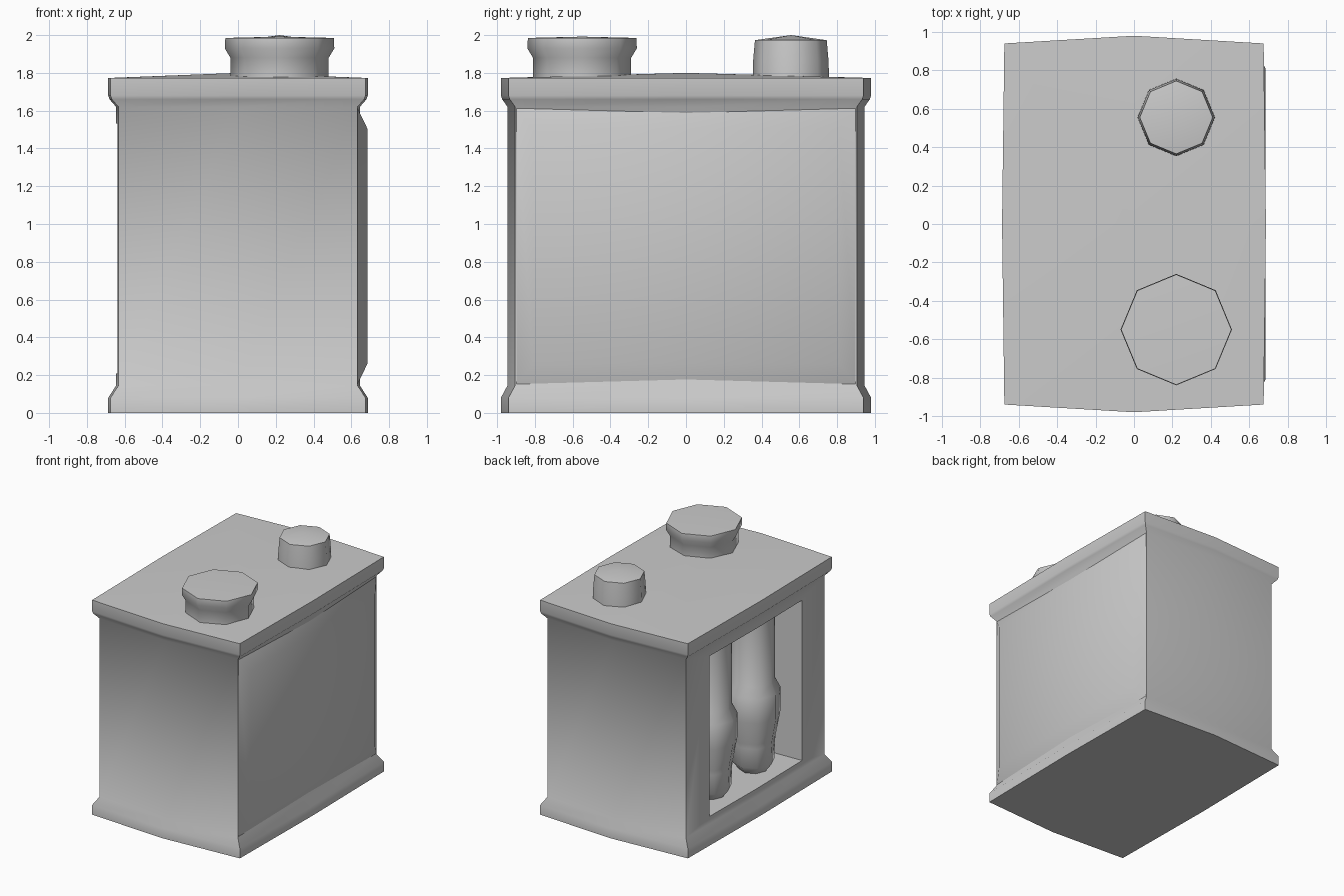
import bpy, bmesh, math

if "Cube" in bpy.data.objects:
    bpy.data.objects.remove(bpy.data.objects["Cube"])


def loft(name, rings, cap_start=True, cap_end=True, angle=50):
    """Skin a list of equal-length point rings; a one-point ring becomes an apex."""
    bm = bmesh.new()
    rows = [[bm.verts.new(p) for p in ring] for ring in rings]
    for a, b in zip(rows, rows[1:]):
        n = len(a)
        for i in range(n):
            j = (i + 1) % n
            bm.faces.new((a[i], a[j], b[0]) if len(b) == 1 else (a[i], a[j], b[j], b[i]))
    if cap_start:
        bm.faces.new(rows[0][::-1])
    if cap_end and len(rows[-1]) > 1:
        bm.faces.new(rows[-1])
    bmesh.ops.recalc_face_normals(bm, faces=bm.faces)
    mesh = bpy.data.meshes.new(name)
    bm.to_mesh(mesh)
    bm.free()
    ob = bpy.data.objects.new(name, mesh)
    bpy.context.collection.objects.link(ob)
    smooth(ob, angle)
    return ob


def activate(ob):
    bpy.ops.object.select_all(action='DESELECT')
    ob.select_set(True)
    bpy.context.view_layer.objects.active = ob


def smooth(ob, angle):
    activate(ob)
    bpy.ops.object.shade_smooth_by_angle(angle=math.radians(angle))


def plan(x, y, z):
    """Bulged rectangle: corners pulled in a little from the side midpoints."""
    cx, cy = x - 0.012, y - 0.04
    return [(cx, -cy, z), (x, 0, z), (cx, cy, z), (0, y, z),
            (-cx, cy, z), (-x, 0, z), (-cx, -cy, z), (0, -y, z)]


def rect(x, y, z0, z1):
    return [(x, -y, z0), (x, y, z0), (x, y, z1), (x, -y, z1)]


def lathe(name, x, y, profile, **kw):
    """Eight-sided turned shape from (radius, z) pairs."""
    rings = []
    for r, z in profile:
        n = 8 if r > 0 else 1
        rings.append([(x + r * math.cos(math.tau * i / 8),
                       y + r * math.sin(math.tau * i / 8), z) for i in range(n)])
    return loft(name, rings, **kw)


# Housing: flared base, body and overhanging lid with a shallow crown
sections = [(0.687, 0.98, 0), (0.687, 0.98, 0.08), (0.645, 0.945, 0.145),
            (0.645, 0.945, 1.62), (0.68, 0.973, 1.66), (0.687, 0.98, 1.68),
            (0.687, 0.98, 1.773)]
housing = loft("housing", [plan(*s) for s in sections] + [[(0, 0, 1.80)]])

# Open compartment in the left side
cutter = loft("compartment_cutter", [rect(-0.75, 0.615, 0.205, 1.535),
                                     rect(-0.20, 0.57, 0.22, 1.52)])
cutter.hide_render = True
cut = housing.modifiers.new("compartment", 'BOOLEAN')
cut.operation = 'DIFFERENCE'
cut.solver = 'EXACT'
cut.object = cutter
activate(housing)
bpy.ops.object.modifier_apply(modifier=cut.name)
bpy.data.objects.remove(cutter)
smooth(housing, 50)

# Raised panel on the right side
loft("side_panel", [rect(0.632, 0.90, 0.15, 1.615), rect(0.685, 0.81, 0.26, 1.505)],
     cap_start=False)

# Twin cylinders hanging inside the compartment
for label, y in (("rear", 0.28), ("front", -0.28)):
    lathe(label + "_cylinder", -0.42, y,
          [(0.11, 0.215), (0.16, 0.28), (0.165, 0.44), (0.17, 0.48), (0.205, 0.67),
           (0.205, 0.87), (0.165, 0.95), (0.165, 1.525)], cap_end=False)

# Caps on the lid
lathe("large_cap", 0.22, -0.55,
      [(0.26, 1.77), (0.26, 1.88), (0.29, 1.93), (0.287, 1.985), (0, 1.992)],
      cap_start=False)
lathe("small_cap", 0.22, 0.555,
      [(0.202, 1.77), (0.20, 1.86), (0.19, 1.973), (0, 2.0)], cap_start=False)
